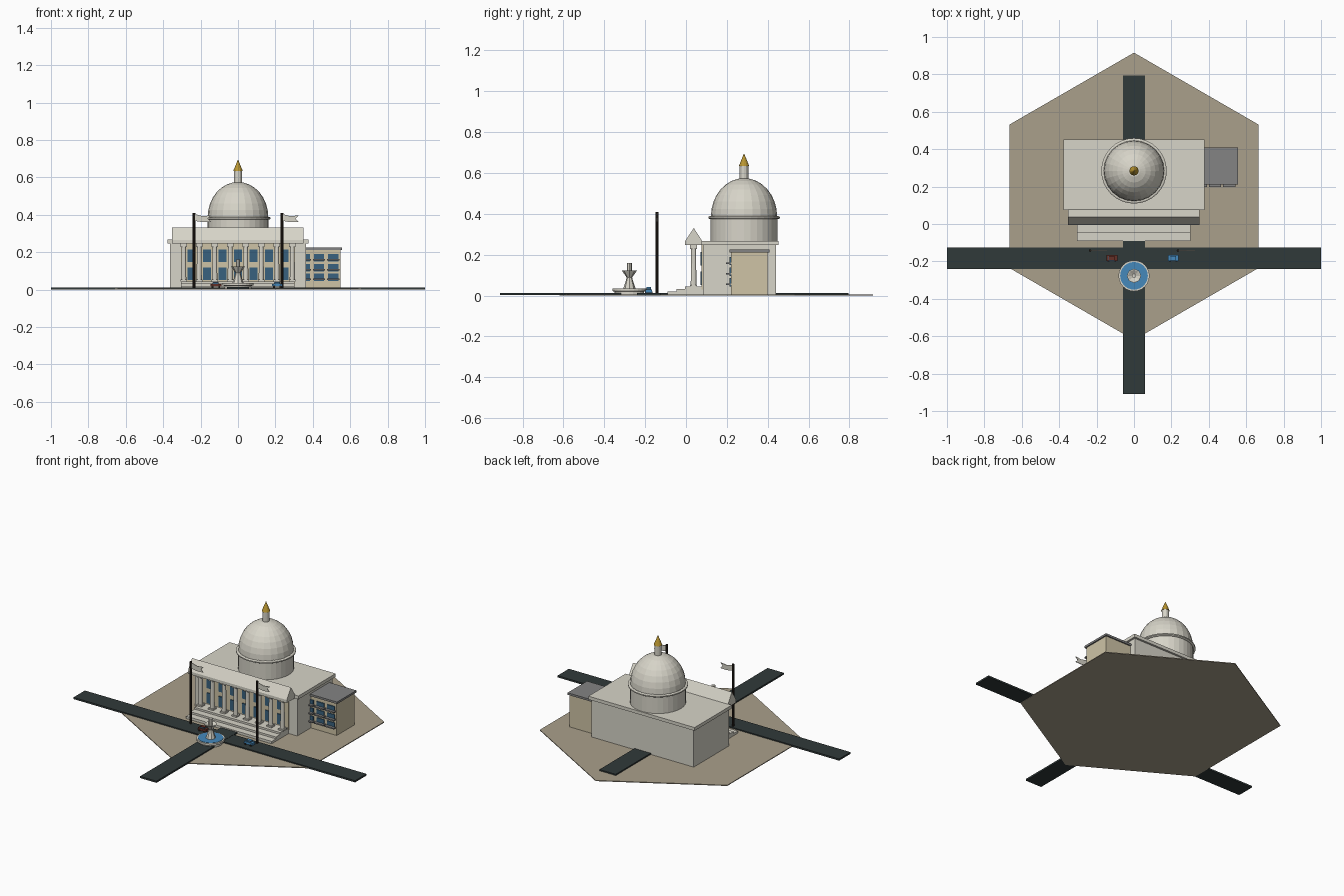
import bpy, bmesh, math
from mathutils import Matrix, Vector

if "Cube" in bpy.data.objects:
    bpy.data.objects.remove(bpy.data.objects["Cube"], do_unlink=True)


def material(name, r, g, b):
    m = bpy.data.materials.new(name)
    m.use_nodes = True
    m.diffuse_color = (r, g, b, 1)
    m.node_tree.nodes["Principled BSDF"].inputs["Base Color"].default_value = (r, g, b, 1)
    return m


STONE = material("pale stone", 0.68, 0.66, 0.58)
CREAM = material("cream wall", 0.62, 0.55, 0.38)
PAVING = material("tan paving", 0.40, 0.35, 0.26)
ASPHALT = material("dark asphalt", 0.03, 0.041, 0.041)
GLASS = material("window glass", 0.04, 0.12, 0.21)
BLUE = material("bright blue", 0.06, 0.25, 0.50)
GOLD = material("gold", 0.48, 0.30, 0.03)
METAL = material("dark metal", 0.02, 0.014, 0.01)
SLATE = material("grey roof", 0.23, 0.23, 0.23)
RED = material("dark red", 0.13, 0.03, 0.02)


def finish(name, bm, mat):
    bmesh.ops.recalc_face_normals(bm, faces=bm.faces)
    me = bpy.data.meshes.new(name)
    bm.to_mesh(me)
    bm.free()
    me.materials.append(mat)
    ob = bpy.data.objects.new(name, me)
    bpy.context.collection.objects.link(ob)
    return ob


def box(name, x, y, z, mat):
    """Box from (min, max) ranges on each axis."""
    bm = bmesh.new()
    bmesh.ops.create_cube(bm, size=1)
    for v in bm.verts:
        v.co = Vector([(a + b) / 2 + c * (b - a) for (a, b), c in zip((x, y, z), v.co)])
    return finish(name, bm, mat)


def lathe(name, profile, x, y, sides, mat):
    """Turn (radius, height) points about a vertical axis."""
    bm = bmesh.new()
    rings = []
    for r, z in profile:
        n = sides if r else 1
        angles = [math.tau * i / sides for i in range(n)]
        rings.append([bm.verts.new((x + r * math.cos(a), y + r * math.sin(a), z)) for a in angles])
    for lo, hi in zip(rings, rings[1:]):
        for i in range(sides):
            j = (i + 1) % sides
            loop = [lo[i % len(lo)], lo[j % len(lo)], hi[j % len(hi)], hi[i % len(hi)]]
            bm.faces.new(list(dict.fromkeys(loop)))
    for ring in (rings[0], rings[-1]):
        if len(ring) > 1:
            bm.faces.new(ring)
    return finish(name, bm, mat)


def extrude(name, points, offset, mat):
    """Extrude a flat outline along an offset."""
    bm = bmesh.new()
    face = bm.faces.new([bm.verts.new(p) for p in points])
    new = bmesh.ops.extrude_face_region(bm, geom=[face])["geom"]
    bmesh.ops.translate(bm, vec=offset, verts=[v for v in new if isinstance(v, bmesh.types.BMVert)])
    return finish(name, bm, mat)


# Ground and roads
hexagon = [(0.768 * math.sin(math.tau * i / 6), 0.148 + 0.768 * math.cos(math.tau * i / 6), 0)
           for i in range(6)]
extrude("plaza", hexagon, (0, 0, 0.005), PAVING)
box("cross_road", (-1, 1), (-0.24, -0.125), (0.001, 0.012), ASPHALT)
box("long_road", (-0.058, 0.058), (-0.91, 0.795), (0.002, 0.013), ASPHALT)

# Main hall
box("main_hall", (-0.363, 0.363), (0.083, 0.44), (0.004, 0.247), STONE)
box("main_roof", (-0.378, 0.376), (0.075, 0.453), (0.247, 0.268), STONE)
box("front_wall", (-0.305, 0.305), (0.076, 0.084), (0.03, 0.247), CREAM)

# Front steps
for i, front in enumerate((-0.09, -0.047, -0.004)):
    box(f"front_step_{i + 1}", (-0.305, 0.302), (front, 0.083), (0.004, 0.02 + 0.012 * i), STONE)

# Portico columns and the windows between them
SPACING = 0.083
for i in range(8):
    x = (i - 3.5) * SPACING
    lathe(f"column_{i + 1}", [(0.014, 0.05), (0.012, 0.23)], x, 0.037, 12, STONE)
    for part, low, high in (("base", 0.044, 0.053), ("capital", 0.228, 0.248)):
        box(f"column_{part}_{i + 1}", (x - 0.018, x + 0.018), (0.019, 0.055), (low, high), STONE)
for i in range(7):
    x = (i - 3) * SPACING
    for row, low in (("lower", 0.052), ("upper", 0.148)):
        box(f"{row}_window_{i + 1}", (x - 0.022, x + 0.022), (0.07, 0.077), (low, low + 0.066), GLASS)

# Gabled beam above the columns
gable = [(-0.353, y, z) for y, z in
         ((-0.005, 0.247), (0.08, 0.247), (0.08, 0.266), (0.038, 0.331), (-0.005, 0.266))]
extrude("portico_gable", gable, (0.703, 0, 0), STONE)

# Dome with its drum, ring and lantern
DY = 0.284
lathe("dome_drum", [(0.163, 0.267), (0.163, 0.39)], 0, DY, 32, STONE)
lathe("dome_ring", [(0.168, 0.374), (0.175, 0.378), (0.175, 0.385), (0.168, 0.389)], 0, DY, 32, STONE)
arc = [(0.162 * math.cos(math.pi * i / 16), 0.388 + 0.187 * math.sin(math.pi * i / 16)) for i in range(8)]
lathe("dome", arc + [(0, 0.575)], 0, DY, 24, STONE)
lathe("lantern", [(0.021, 0.565), (0.021, 0.635)], 0, DY, 12, STONE)
lathe("gold_finial", [(0.025, 0.635), (0, 0.697)], 0, DY, 12, GOLD)

# Side annex with windows and balconies
box("annex", (0.33, 0.547), (0.22, 0.4), (0.004, 0.212), CREAM)
box("annex_roof", (0.33, 0.555), (0.212, 0.408), (0.212, 0.225), SLATE)
for col in range(3):
    x = 0.357 + 0.076 * col
    for row in range(3):
        z = 0.045 + 0.052 * row
        tag = f"{row + 1}_{col + 1}"
        box("annex_window_" + tag, (x - 0.027, x + 0.027), (0.214, 0.221), (z, z + 0.04), GLASS)
        box("annex_balcony_" + tag, (x - 0.033, x + 0.033), (0.197, 0.221), (z + 0.006, z + 0.014), SLATE)

# Fountain
FY = -0.277
lathe("fountain_basin", [(0.072, 0.005), (0.072, 0.02), (0.083, 0.022), (0.083, 0.034),
                         (0.072, 0.034), (0.072, 0.03)], 0, FY, 24, STONE)
lathe("fountain_water", [(0.074, 0.027), (0.074, 0.036)], 0, FY, 24, BLUE)
lathe("fountain_pedestal", [(0.03, 0.034), (0.013, 0.088), (0.038, 0.124), (0.032, 0.124),
                            (0.012, 0.112), (0.012, 0.16)], 0, FY, 8, STONE)

# Flagpoles with swallowtail flags
for side, x in (("right", -0.235), ("left", 0.235)):
    lathe(f"{side}_flagpole", [(0.007, 0.004), (0.007, 0.41)], x, -0.142, 8, METAL)
    outline = ((0, 0.405), (0.045, 0.392), (0.09, 0.397), (0.073, 0.379), (0.09, 0.362), (0.045, 0.36), (0, 0.368))
    extrude(f"{side}_flag", [(x + a, -0.144, z) for a, z in outline], (0, 0.004, 0), STONE)

# Cars
for name, x, paint in (("red", -0.118, RED), ("blue", 0.21, BLUE)):
    box(f"{name}_car_body", (x - 0.029, x + 0.029), (-0.198, -0.167), (0.016, 0.031), paint)
    box(f"{name}_car_cabin", (x - 0.017, x + 0.015), (-0.194, -0.171), (0.031, 0.038), GLASS)
    box(f"{name}_car_top", (x - 0.016, x + 0.014), (-0.193, -0.172), (0.038, 0.041), paint)
    for i, wx in enumerate((x - 0.018, x + 0.018)):
        box(f"{name}_car_wheels_{i + 1}", (wx - 0.005, wx + 0.005), (-0.2, -0.165), (0.012, 0.021), METAL)
